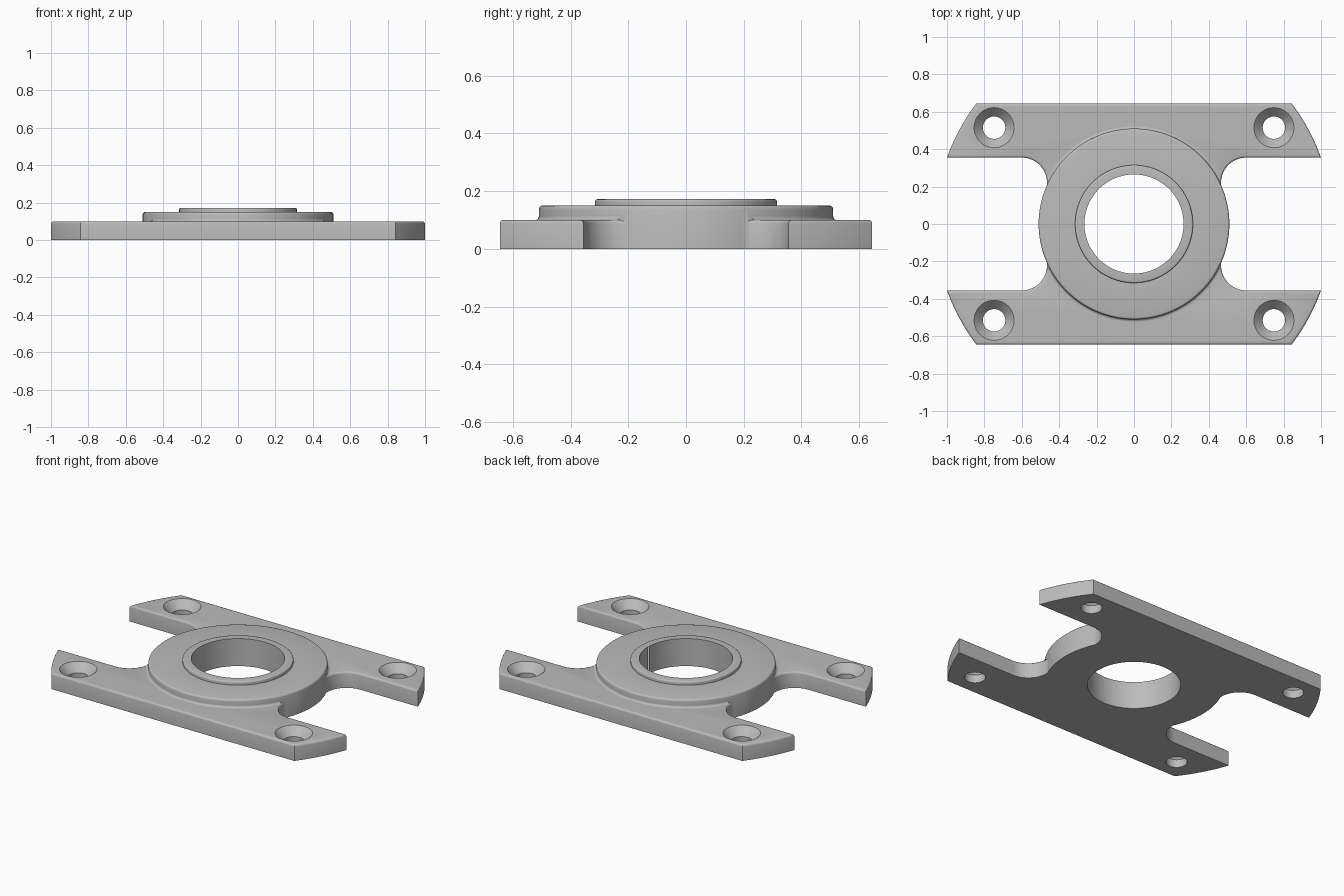
import bpy, bmesh, math
from mathutils import Vector

cube = bpy.data.objects.get("Cube")
if cube:
    bpy.data.objects.remove(cube, do_unlink=True)

grey = bpy.data.materials.new("plain grey")
grey.use_nodes = True
COLOR = (0.5, 0.5, 0.5, 1)
grey.diffuse_color = COLOR
grey.node_tree.nodes["Principled BSDF"].inputs["Base Color"].default_value = COLOR

THICK, ROUND = 0.1, 0.012
HUB_R, BORE_R, END_R = 0.51, 0.265, 1.061


def finish(bm, name):
    bmesh.ops.recalc_face_normals(bm, faces=bm.faces)
    mesh = bpy.data.meshes.new(name)
    bm.to_mesh(mesh)
    bm.free()
    mesh.materials.append(grey)
    obj = bpy.data.objects.new(name, mesh)
    bpy.context.collection.objects.link(obj)
    return obj


def arc(cx, cy, r, a0, a1, n):
    return [(cx + r * math.cos(a0 + (a1 - a0) * i / n),
             cy + r * math.sin(a0 + (a1 - a0) * i / n)) for i in range(n + 1)]


def lathe(name, profile, center=(0, 0), steps=128):
    """Spin an (r, z) profile that starts and ends on the axis."""
    bm = bmesh.new()
    verts = [bm.verts.new((r, 0, z)) for r, z in profile]
    edges = [bm.edges.new(p) for p in zip(verts, verts[1:])]
    bmesh.ops.spin(bm, geom=verts + edges, cent=(0, 0, 0), axis=(0, 0, 1),
                   angle=math.tau, steps=steps)
    bmesh.ops.remove_doubles(bm, verts=bm.verts, dist=1e-5)
    bmesh.ops.translate(bm, verts=bm.verts, vec=Vector((*center, 0)))
    return finish(bm, name)


def combine(target, tool, operation):
    mod = target.modifiers.new(operation.lower(), 'BOOLEAN')
    mod.operation, mod.object, mod.solver = operation, tool, 'EXACT'
    bpy.context.view_layer.objects.active = target
    bpy.ops.object.modifier_apply(modifier=mod.name)
    bpy.data.objects.remove(tool, do_unlink=True)


# Base plate: one quarter of the outline, mirrored round
half_y, slot_y, fillet = 0.645, 0.355, 0.135
quarter = arc(0, 0, END_R, math.asin(half_y / END_R), math.asin(slot_y / END_R), 10)
quarter += arc(0.6, slot_y - fillet, fillet, math.pi / 2, math.pi, 16)
right = quarter + [(x, -y) for x, y in reversed(quarter)]
outline = right + [(-x, y) for x, y in reversed(right)]

bm = bmesh.new()
base = bm.faces.new([bm.verts.new((x, y, 0)) for x, y in outline])
top = bmesh.ops.extrude_face_region(bm, geom=[base], use_keep_orig=True)["geom"]
bmesh.ops.translate(bm, verts=[v for v in top if isinstance(v, bmesh.types.BMVert)],
                    vec=(0, 0, THICK))
bmesh.ops.recalc_face_normals(bm, faces=bm.faces)
rim = [e for e in bm.edges if all(v.co.z > THICK / 2 for v in e.verts)]
bmesh.ops.bevel(bm, geom=rim, offset=ROUND, segments=3, profile=0.5, affect='EDGES')
body = finish(bm, "bearing_plate")

# Raised hub with a stepped, rounded collar
hub_top, collar_r, collar_top, small = 0.15, 0.315, 0.172, 0.008
profile = [(0, 0), (HUB_R, 0)]
profile += arc(HUB_R - ROUND, hub_top - ROUND, ROUND, 0, math.pi / 2, 3)
profile += [(collar_r, hub_top)]
profile += arc(collar_r - small, collar_top - small, small, 0, math.pi / 2, 3)
profile += [(0, collar_top)]
combine(body, lathe("hub", profile), 'UNION')

# Central bore
bore = [(0, -0.1), (BORE_R, -0.1), (BORE_R, 0.3), (0, 0.3)]
combine(body, lathe("bore_cutter", bore), 'DIFFERENCE')

# Countersunk screw holes
sink = [(0, -0.1), (0.06, -0.1), (0.06, 0.05), (0.107, THICK), (0.107, 0.2), (0, 0.2)]
for sx in (-1, 1):
    for sy in (-1, 1):
        combine(body, lathe("screw_cutter", sink, (sx * 0.748, sy * 0.515), 48),
                'DIFFERENCE')


# Small fillets where the hub meets the plate, front and back
def hub_fillet(name, start):
    bm = bmesh.new()
    pts = arc(HUB_R + ROUND, THICK + ROUND, ROUND, math.pi, 1.5 * math.pi, 4)
    verts = [bm.verts.new((r * math.cos(start), r * math.sin(start), z)) for r, z in pts]
    edges = [bm.edges.new(p) for p in zip(verts, verts[1:])]
    bmesh.ops.spin(bm, geom=verts + edges, cent=(0, 0, 0), axis=(0, 0, 1),
                   angle=math.radians(126), steps=48)
    obj = finish(bm, name)
    if sum(p.normal.z for p in obj.data.polygons) < 0:
        obj.data.flip_normals()
    return obj


parts = [body, hub_fillet("back_hub_fillet", math.radians(27)),
         hub_fillet("front_hub_fillet", math.radians(207))]

# Smooth curved walls, keep hard corners crisp
for obj in parts:
    bpy.ops.object.select_all(action='DESELECT')
    obj.select_set(True)
    bpy.context.view_layer.objects.active = obj
    bpy.ops.object.shade_smooth_by_angle(angle=math.radians(35))
